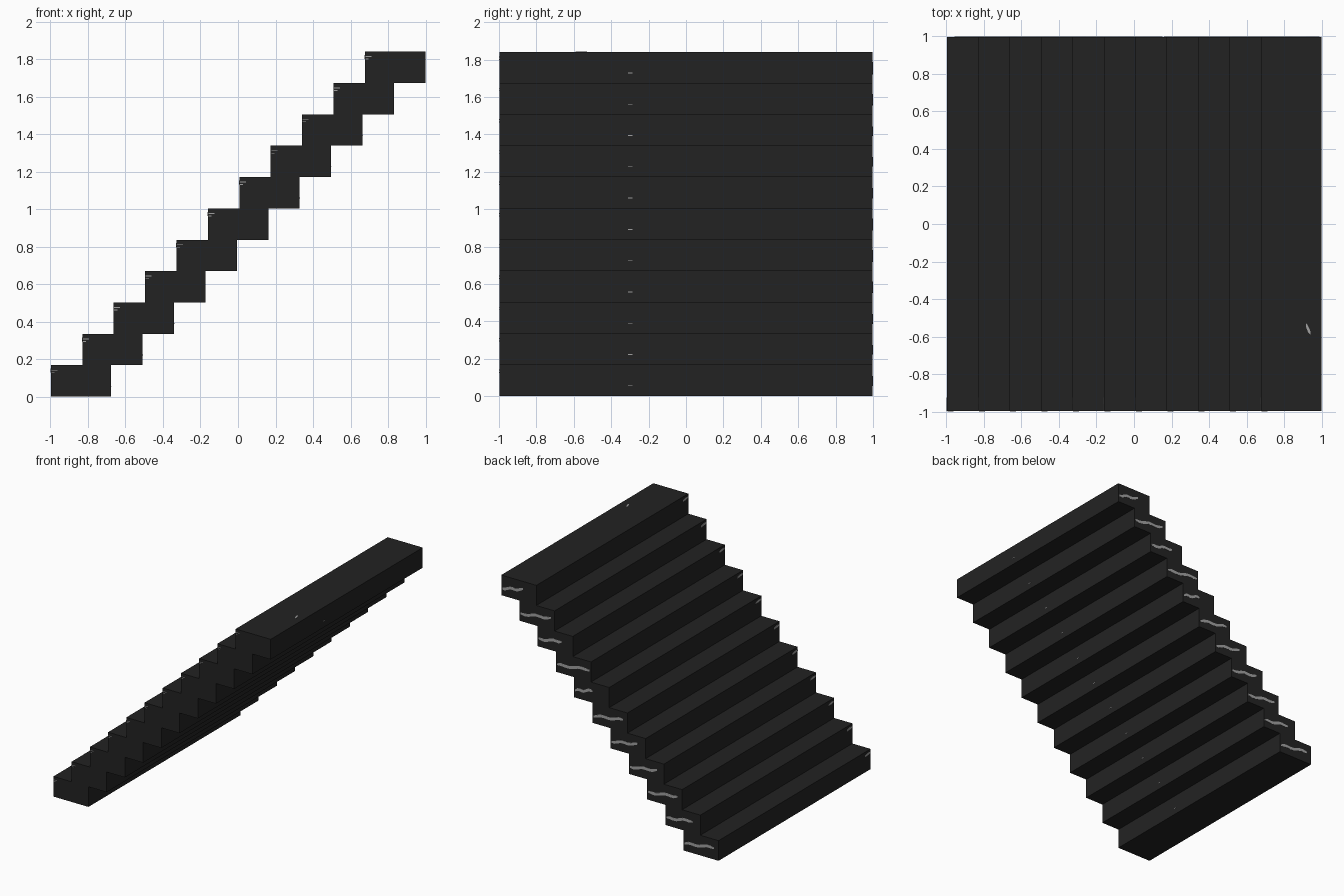
import bpy, bmesh, math

if "Cube" in bpy.data.objects:
    bpy.data.objects.remove(bpy.data.objects["Cube"])

N = 11
STEP_X, RISE, DEPTH = 0.1675, 0.1673, 0.322
EPS = 0.0015  # vein plate thickness


def material(name, v):
    m = bpy.data.materials.new(name)
    m.diffuse_color = (v, v, v, 1)
    m.use_nodes = True
    m.node_tree.nodes["Principled BSDF"].inputs["Base Color"].default_value = m.diffuse_color
    return m


black = material("black_marble", 0.0165)
grey = material("grey_vein", 0.36)


def finish(bm, name, mat):
    bmesh.ops.recalc_face_normals(bm, faces=bm.faces)
    me = bpy.data.meshes.new(name)
    bm.to_mesh(me)
    bm.free()
    me.materials.append(mat)
    ob = bpy.data.objects.new(name, me)
    bpy.context.collection.objects.link(ob)
    return ob


def ribbon(bm, pts, width, place):
    """Thin plate along 2D points; place(u, v, out) gives the 3D position."""
    rings = []
    for k, (u, v) in enumerate(pts):
        w = width * (0.3 if k in (0, len(pts) - 1) else 0.5)
        rings.append([bm.verts.new(place(u, v + s * w, o))
                      for s, o in ((-1, 0), (1, 0), (1, EPS), (-1, EPS))])
    for a, b in zip(rings, rings[1:]):
        for j in range(4):
            bm.faces.new((a[j], a[(j + 1) % 4], b[(j + 1) % 4], b[j]))
    bm.faces.new(rings[0])
    bm.faces.new(rings[-1])


# visible vein length on the back end of each step, from bottom to top
LENGTHS = [0.27, 0.24, 0.27, 0.25, 0.24, 0.27, 0.16, 0.30, 0.21, 0.28, 0.19]

for i in range(N):
    x0, z0 = -0.998 + i * STEP_X, i * RISE
    x1, z1 = x0 + DEPTH, z0 + RISE

    # step block
    bm = bmesh.new()
    bmesh.ops.create_cube(bm, size=1)
    for v in bm.verts:
        v.co = ((x0 + x1) / 2 + v.co.x * DEPTH, v.co.y * 1.996,
                (z0 + z1) / 2 + v.co.z * RISE)
    finish(bm, f"step_{i + 1}", black)

    bm = bmesh.new()
    # wavy vein across the back end
    L = LENGTHS[i]
    pts = [(x1 - 0.01 - L * t / 8,
            z0 + RISE * (0.37 + 0.22 * t / 8 + 0.04 * math.sin(t * 1.3 + i)))
           for t in range(9)]
    ribbon(bm, pts, 0.024, lambda u, v, o: (u, 0.998 + o, v))
    # vein at the front end of the riser, running round the corner
    ribbon(bm, [(-0.997, z0 + RISE * 0.84), (-0.96, z0 + RISE * 0.83),
                (-0.925, z0 + RISE * 0.8)], 0.02,
           lambda u, v, o: (x0 - o, u, v))
    for f, l in ((0.84, 0.035), (0.76, 0.02)):
        ribbon(bm, [(x0 + 0.003, z0 + RISE * f), (x0 + l, z0 + RISE * f)], 0.007,
               lambda u, v, o: (u, -0.998 - o, v))
    # fleck on the rear riser
    ribbon(bm, [(-0.31, z0 + RISE * 0.33), (-0.285, z0 + RISE * 0.33)], 0.007,
           lambda u, v, o: (x1 + o, u, v))
    finish(bm, f"vein_{i + 1}", grey)

# fleck on the top tread
bm = bmesh.new()
ribbon(bm, [(0.918, -0.54), (0.928, -0.56), (0.94, -0.58)], 0.035,
       lambda u, v, o: (u, v, N * RISE + o))
finish(bm, "top_fleck", grey)
